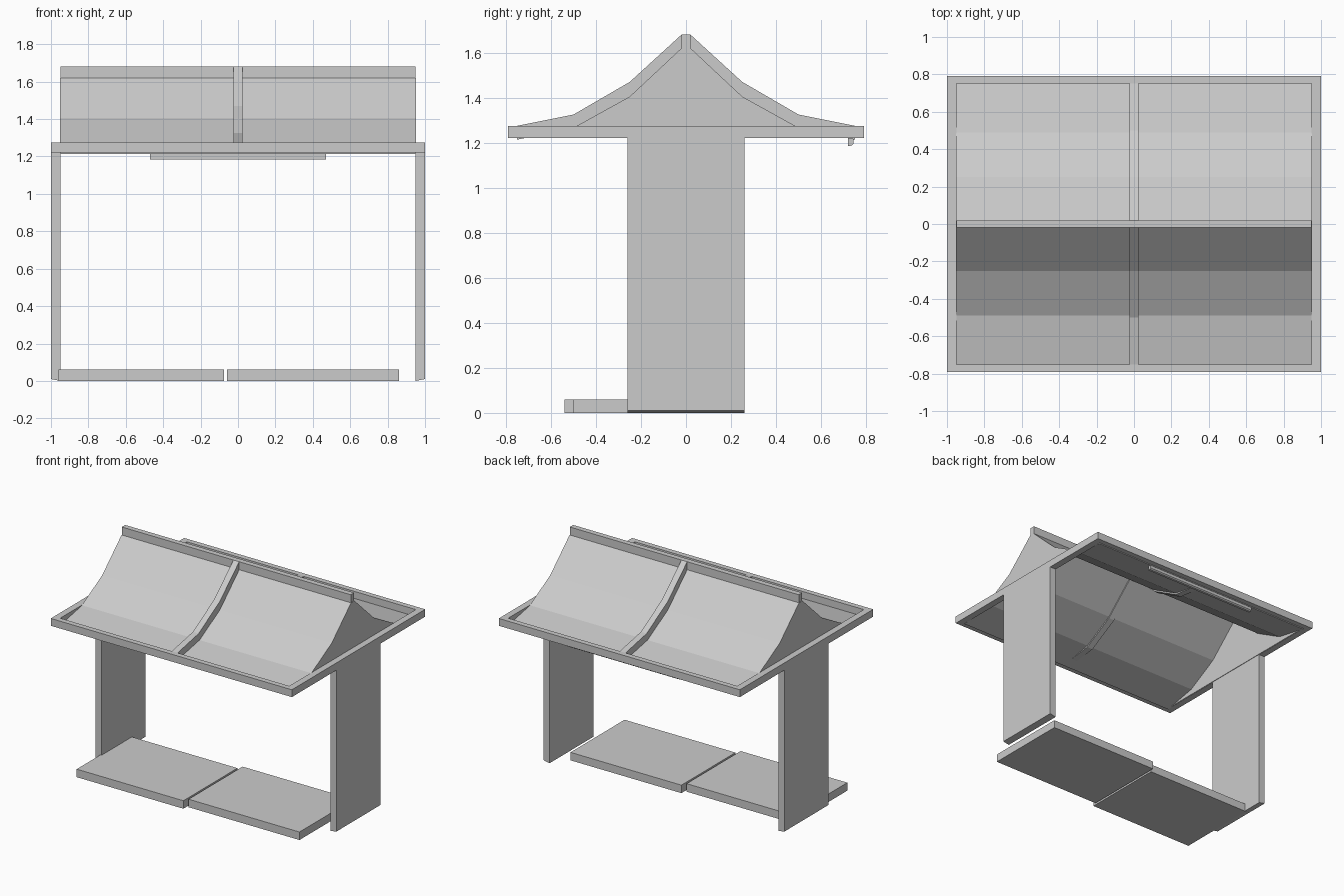
import bpy, bmesh

if "Cube" in bpy.data.objects:
    bpy.data.objects.remove(bpy.data.objects["Cube"])


def prism(name, pts, lo, hi, axis='x'):
    """Extrude a closed profile: (y,z) along x, (x,z) along y."""
    bm = bmesh.new()
    place = (lambda p, t: (t, p[0], p[1])) if axis == 'x' else (lambda p, t: (p[0], t, p[1]))
    face = bm.faces.new([bm.verts.new(place(p, lo)) for p in pts])
    ext = bmesh.ops.extrude_face_region(bm, geom=[face])
    verts = [v for v in ext['geom'] if isinstance(v, bmesh.types.BMVert)]
    d = hi - lo
    bmesh.ops.translate(bm, verts=verts, vec=(d, 0, 0) if axis == 'x' else (0, d, 0))
    bmesh.ops.recalc_face_normals(bm, faces=bm.faces)
    mesh = bpy.data.meshes.new(name)
    bm.to_mesh(mesh)
    bm.free()
    ob = bpy.data.objects.new(name, mesh)
    bpy.context.collection.objects.link(ob)
    return ob


def box(name, x0, x1, y0, y1, z0, z1):
    return prism(name, [(y0, z0), (y1, z0), (y1, z1), (y0, z1)], x0, x1)


def flip(pts, s):
    return [(s * a, b) for a, b in pts]


# roof curves, from the ridge to the eave
skin = [(0.02, 1.62), (0.25, 1.405), (0.49, 1.272), (0.75, 1.222)]
rib_top = [(0.02, 1.68), (0.25, 1.47), (0.5, 1.325), (0.75, 1.275)]

# open rim around the eaves
bm = bmesh.new()
rings = []
for hx, hy, z in ((1, .79, 1.22), (1, .79, 1.275), (.95, .75, 1.275), (.95, .75, 1.22)):
    rings.append([bm.verts.new((sx * hx, sy * hy, z))
                  for sx, sy in ((-1, -1), (1, -1), (1, 1), (-1, 1))])
for i in range(4):
    a, b = rings[i], rings[(i + 1) % 4]
    for k in range(4):
        bm.faces.new((a[k], a[(k + 1) % 4], b[(k + 1) % 4], b[k]))
bmesh.ops.recalc_face_normals(bm, faces=bm.faces)
mesh = bpy.data.meshes.new("eave_frame")
bm.to_mesh(mesh)
bm.free()
bpy.context.collection.objects.link(bpy.data.objects.new("eave_frame", mesh))

# curved roof skins and the raised middle ribs
for s, side in ((-1, "front"), (1, "back")):
    under = [(y, z - 0.008) for y, z in reversed(skin)]
    prism(side + "_roof_skin", flip(skin + under, s), -0.95, 0.95)
    rib_under = [(y, max(z - 0.02, 1.22)) for y, z in reversed(skin)]
    prism(side + "_roof_rib", flip(rib_top + rib_under, s), -0.024, 0.024)

# ridge beam
box("ridge_beam", -0.95, 0.95, -0.02, 0.02, 1.615, 1.68)

# gable ends and posts with slightly sloped feet
for s, side in ((-1, "left"), (1, "right")):
    prism(side + "_gable", skin + flip(skin[::-1], -1), s * 0.946, s * 0.952)
    prism(side + "_post", flip([(0.95, 0), (1, 0.01), (1, 1.22), (0.95, 1.22)], s),
          -0.26, 0.26, 'y')

# floor planks, slightly staggered
box("left_plank", -0.96, -0.075, -0.54, 0.10, 0, 0.06)
box("right_plank", -0.06, 0.86, -0.50, 0.14, 0, 0.06)

# small rounded strip under the back eave
prism("eave_strip", [(0.72, 1.185), (0.735, 1.187), (0.743, 1.195), (0.746, 1.218),
                     (0.72, 1.218)], -0.47, 0.47)
